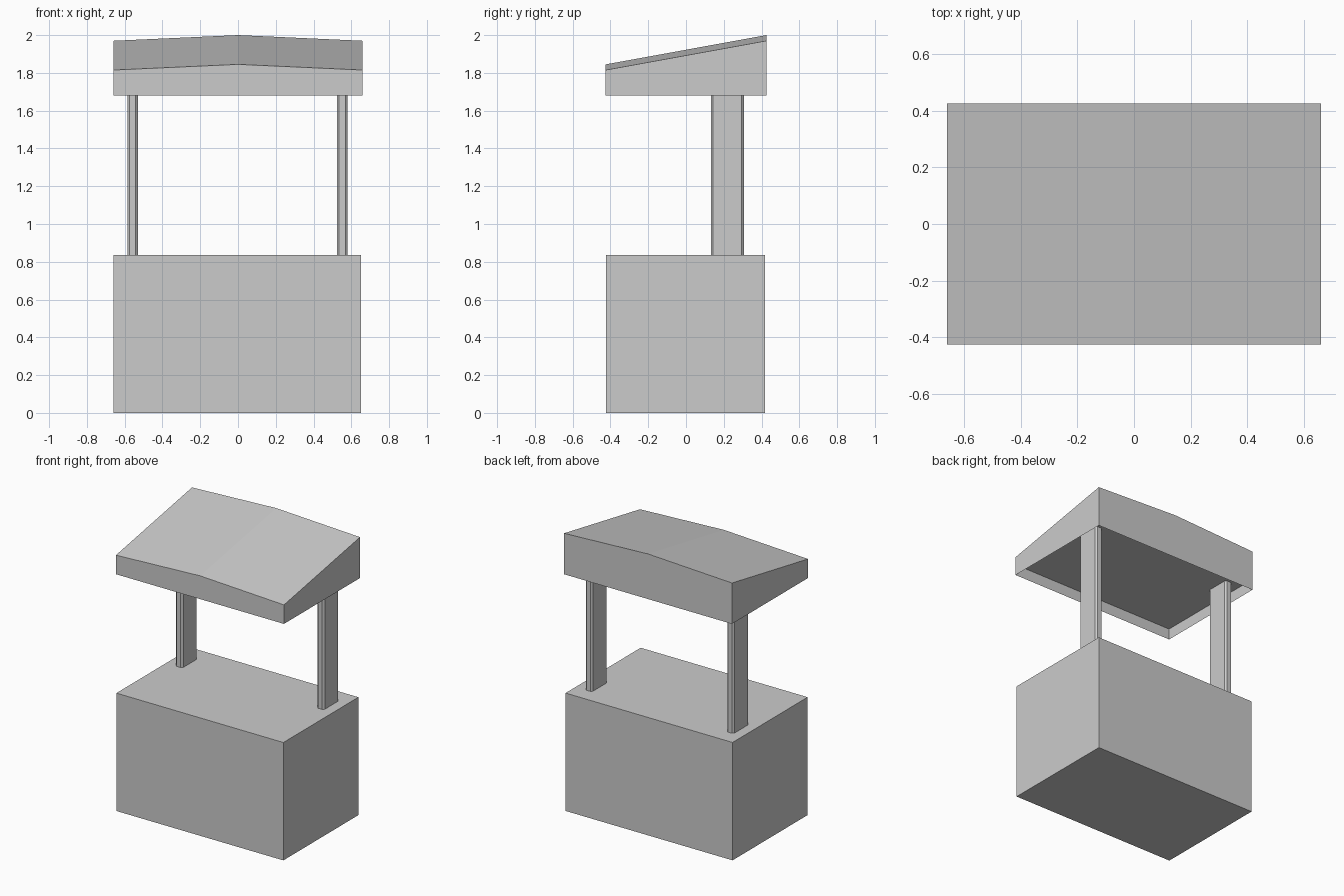
import bpy, bmesh

if "Cube" in bpy.data.objects:
    bpy.data.objects.remove(bpy.data.objects["Cube"])


def finish(name, bm):
    bmesh.ops.recalc_face_normals(bm, faces=bm.faces)
    mesh = bpy.data.meshes.new(name)
    bm.to_mesh(mesh)
    bm.free()
    obj = bpy.data.objects.new(name, mesh)
    bpy.context.collection.objects.link(obj)
    return obj


def box(name, x, y, z, chamfer=0):
    """Box from (min, max) ranges, with optional chamfered upright edges."""
    bm = bmesh.new()
    bmesh.ops.create_cube(bm, size=1)
    for v in bm.verts:
        v.co = [r[0] if c < 0 else r[1] for c, r in zip(v.co, (x, y, z))]
    if chamfer:
        upright = [e for e in bm.edges
                   if abs(e.verts[0].co.z - e.verts[1].co.z) > 0.1]
        bmesh.ops.bevel(bm, geom=upright, offset=chamfer, segments=1,
                        affect='EDGES')
    return finish(name, bm)


# Counter block
box("counter", (-0.658, 0.652), (-0.423, 0.418), (0, 0.836))

# Chamfered posts reaching the recessed ceiling of the canopy
for side, cx in (("left", -0.558), ("right", 0.552)):
    box(side + "_post", (cx - 0.028, cx + 0.028), (0.132, 0.306),
        (0.836, 1.757), 0.012)

# Canopy: pitched end profile swept from the low front to the high back
W, D, BOTTOM = 0.659, 0.426, 1.68
bm = bmesh.new()
ends = []
for y, peak in ((-D, 1.845), (D, 2.0)):
    profile = [(-W, BOTTOM), (W, BOTTOM), (W, peak - 0.03), (0, peak),
               (-W, peak - 0.03)]
    ends.append([bm.verts.new((x, y, z)) for x, z in profile])
front, back = ends
bm.faces.new(front)
bm.faces.new(back[::-1])
sides = [bm.faces.new((front[i], back[i], back[(i + 1) % 5], front[(i + 1) % 5]))
         for i in range(5)]
bmesh.ops.recalc_face_normals(bm, faces=bm.faces)

# Recessed underside with a thin rim
ceiling = sides[0]
bmesh.ops.inset_region(bm, faces=[ceiling], thickness=0.003)
for v in ceiling.verts:
    v.co.z = 1.757
finish("canopy", bm)
